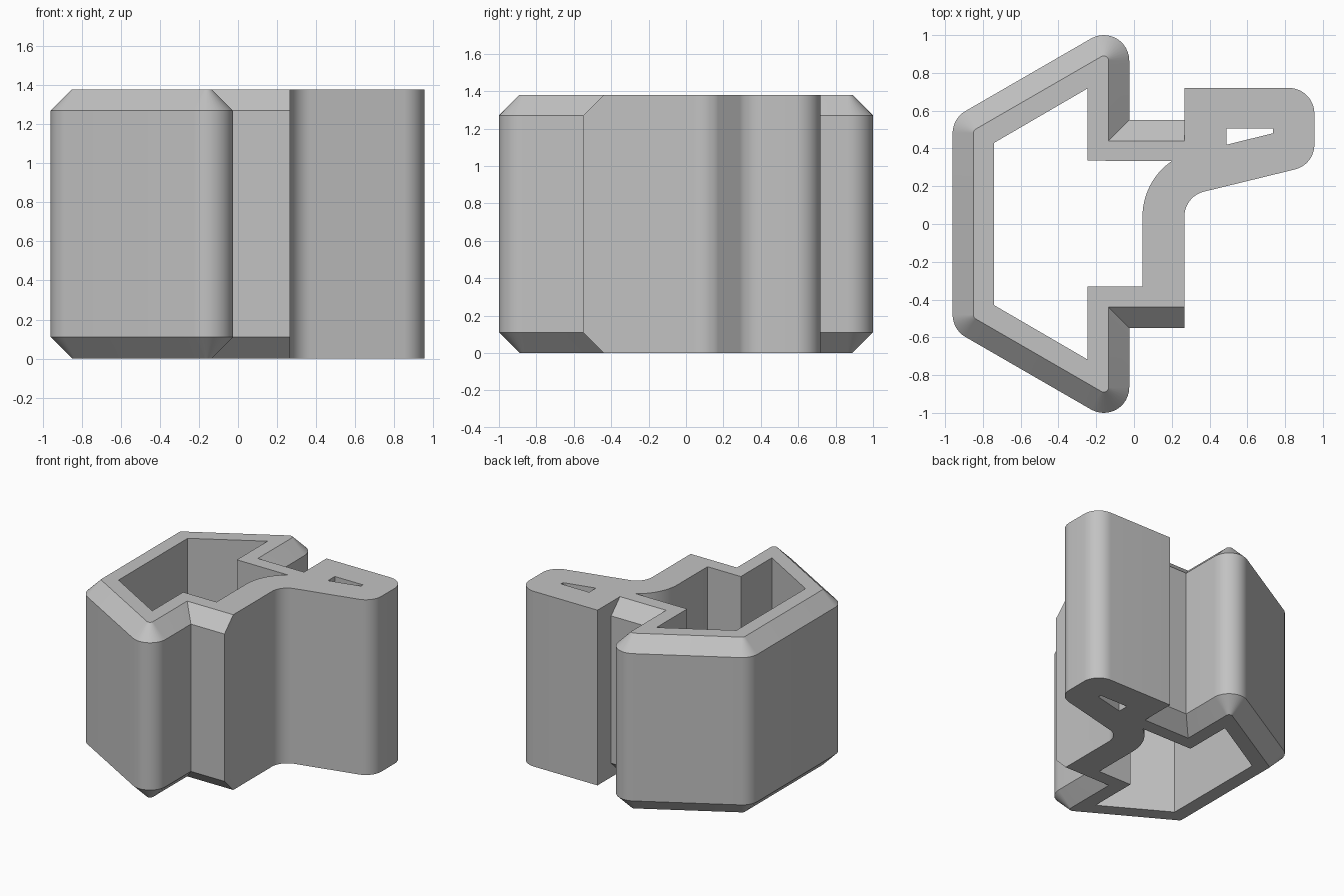
import bpy, bmesh, math

if "Cube" in bpy.data.objects:
    bpy.data.objects.remove(bpy.data.objects["Cube"])

H, C, R = 1.38, 0.11, 0.135      # height, chamfer, corner radius


def arc(cx, cy, r, a0, a1, n=12):
    """Points on an arc, angles in degrees."""
    pts = []
    for i in range(n + 1):
        a = math.radians(a0 + (a1 - a0) * i / n)
        pts.append((cx + r * math.cos(a), cy + r * math.sin(a)))
    return pts


def half_ring(inset):
    """Back half of the outer ring outline, pulled in by the chamfer."""
    r = R - inset
    return ([(0.267, 0.55 - inset), (-0.025 - inset, 0.55 - inset)]
            + arc(-0.16, 0.865, r, 0, 120)
            + arc(-0.825, 0.481, r, 120, 180))


def outline(inset):
    """Mirrored ring followed by the unchamfered grip arm."""
    back = half_ring(inset)
    front = [(x, -y) for x, y in reversed(back)]
    arm = (arc(0.402, 0.04, R, 180, 104)
           + arc(0.82, 0.42, R, -76, 0)
           + arc(0.82, 0.585, R, 0, 90)
           + [(0.267, 0.72)])
    return back + front + arm


# Ring cavity and narrow slot, both passing right through
cavity = ([(-0.74, 0.43), (-0.74, -0.43), (-0.245, -0.718), (-0.245, -0.332),
           (0.045, -0.332)]
          + arc(0.4, 0.04, 0.355, 180, 124)
          + [(-0.245, 0.335), (-0.245, 0.718)])
slot = [(0.49, 0.505), (0.49, 0.42), (0.735, 0.48), (0.735, 0.505)]

bm = bmesh.new()


def ring_verts(pts, z):
    return [bm.verts.new((x, y, z)) for x, y in pts]


def wall(layers):
    """Quads between stacked closed loops."""
    for lo, hi in zip(layers, layers[1:]):
        n = len(lo)
        for i in range(n):
            j = (i + 1) % n
            bm.faces.new((lo[i], lo[j], hi[j], hi[i]))


outer = [ring_verts(outline(C), 0), ring_verts(outline(0), C),
         ring_verts(outline(0), H - C), ring_verts(outline(C), H)]
holes = [[ring_verts(p, 0), ring_verts(p, H)] for p in (cavity, slot)]
for layers in [outer] + holes:
    wall(layers)

# Flat end caps with the openings left free
for k in (0, -1):
    edges = []
    for layers in [outer] + holes:
        loop = layers[k]
        edges += [bm.edges.get((loop[i - 1], loop[i])) for i in range(len(loop))]
    bmesh.ops.triangle_fill(bm, use_beauty=True, use_dissolve=False, edges=edges)

bmesh.ops.recalc_face_normals(bm, faces=bm.faces[:])
mesh = bpy.data.meshes.new("clip_body")
bm.to_mesh(mesh)
bm.free()

body = bpy.data.objects.new("clip_body", mesh)
bpy.context.collection.objects.link(body)
grey = bpy.data.materials.new("light_grey")
grey.diffuse_color = (0.54, 0.54, 0.54, 1)
grey.use_nodes = True
grey.node_tree.nodes["Principled BSDF"].inputs["Base Color"].default_value = grey.diffuse_color
mesh.materials.append(grey)

bpy.context.view_layer.objects.active = body
body.select_set(True)
bpy.ops.object.shade_smooth_by_angle(angle=math.radians(28))
